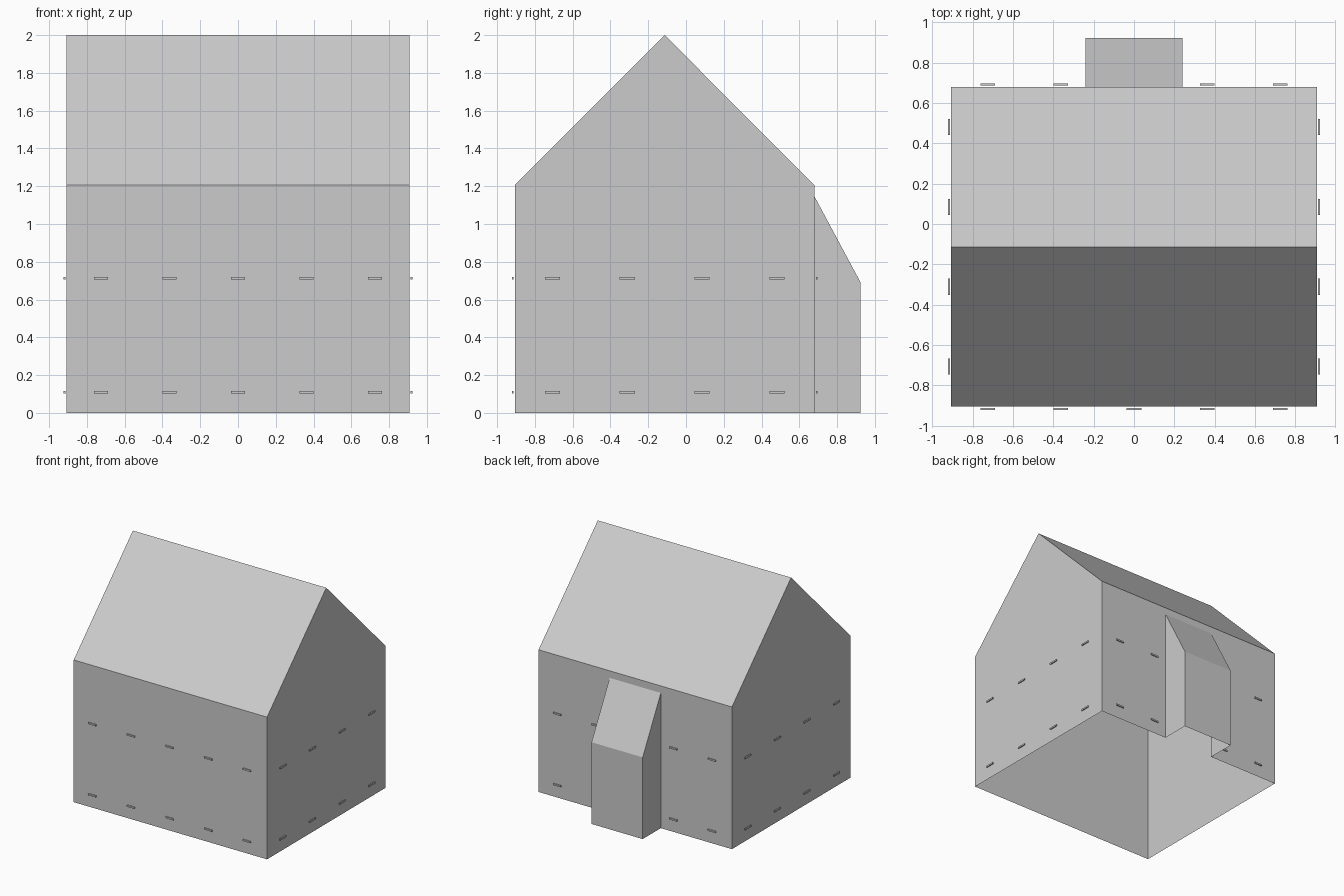
import bpy, bmesh
from mathutils import Vector

if "Cube" in bpy.data.objects:
    bpy.data.objects.remove(bpy.data.objects["Cube"])

HX = 0.907                 # half width of the house
Y0, Y1 = -0.906, 0.680     # front and back wall
YR = (Y0 + Y1) / 2         # ridge position
EAVE, TOP = 1.206, 2.0
CX, CY = 0.24, 0.923       # chimney-like annex half width and outer face
CZ_IN, CZ_OUT = 1.146, 0.693

grey = bpy.data.materials.new("plain grey")
grey.diffuse_color = (0.6, 0.6, 0.6, 1)
grey.use_nodes = True
grey.node_tree.nodes["Principled BSDF"].inputs["Base Color"].default_value = grey.diffuse_color


def add_object(name, bm):
    mesh = bpy.data.meshes.new(name)
    bm.to_mesh(mesh)
    bm.free()
    mesh.materials.append(grey)
    obj = bpy.data.objects.new(name, mesh)
    bpy.context.collection.objects.link(obj)
    return obj


def shell(name, profile, hx, sides, extra=()):
    """Open shell: a (y, z) profile swept along x, closed by both end faces."""
    bm = bmesh.new()
    left = [bm.verts.new((-hx, y, z)) for y, z in profile]
    right = [bm.verts.new((hx, y, z)) for y, z in profile]
    bm.faces.new(right)
    bm.faces.new(left[::-1])
    n = len(profile)
    for i in sides:
        j = (i + 1) % n
        bm.faces.new((left[i], left[j], right[j], right[i]))
    for poly in extra:
        bm.faces.new([bm.verts.new(p) for p in poly])
    bmesh.ops.remove_doubles(bm, verts=bm.verts, dist=1e-5)
    return add_object(name, bm)


# House shell, open below; the back wall has a doorway into the annex
house = [(Y0, 0), (Y1, 0), (Y1, EAVE), (YR, TOP), (Y0, EAVE)]
back = [(HX, 0), (CX, 0), (CX, CZ_IN), (-CX, CZ_IN), (-CX, 0),
        (-HX, 0), (-HX, EAVE), (HX, EAVE)]
shell("house_walls_and_roof", house, HX, (2, 3, 4),
      [[(x, Y1, z) for x, z in back]])

# Annex on the back wall with a steep roof, open below and to the house
annex = [(Y1, 0), (CY, 0), (CY, CZ_OUT), (Y1, CZ_IN)]
shell("back_annex", annex, CX, (1, 2))


# Rows of small slats standing just clear of the walls
def slats(name, boxes):
    bm = bmesh.new()
    for centre, size in boxes:
        verts = bmesh.ops.create_cube(bm, size=1)["verts"]
        for v in verts:
            v.co = Vector(centre) + v.co * Vector(size)
    add_object(name, bm)


OFF, THICK, HIGH = 0.0115, 0.009, 0.013
LEVELS = (0.11, 0.714)
xs = [0.3628 * k for k in range(-2, 3)]
ys = [YR + 0.3965 * (k - 1.5) for k in range(4)]
slats("front_slats", [((x, Y0 - OFF, z), (0.0726, THICK, HIGH))
                      for x in xs for z in LEVELS])
slats("back_slats", [((x, Y1 + OFF, z), (0.0726, THICK, HIGH))
                     for x in xs if abs(x) > CX for z in LEVELS])
for side, s in (("left", -1), ("right", 1)):
    slats(side + "_slats", [((s * (HX + OFF), y, z), (THICK, 0.08, HIGH))
                            for y in ys for z in LEVELS])
